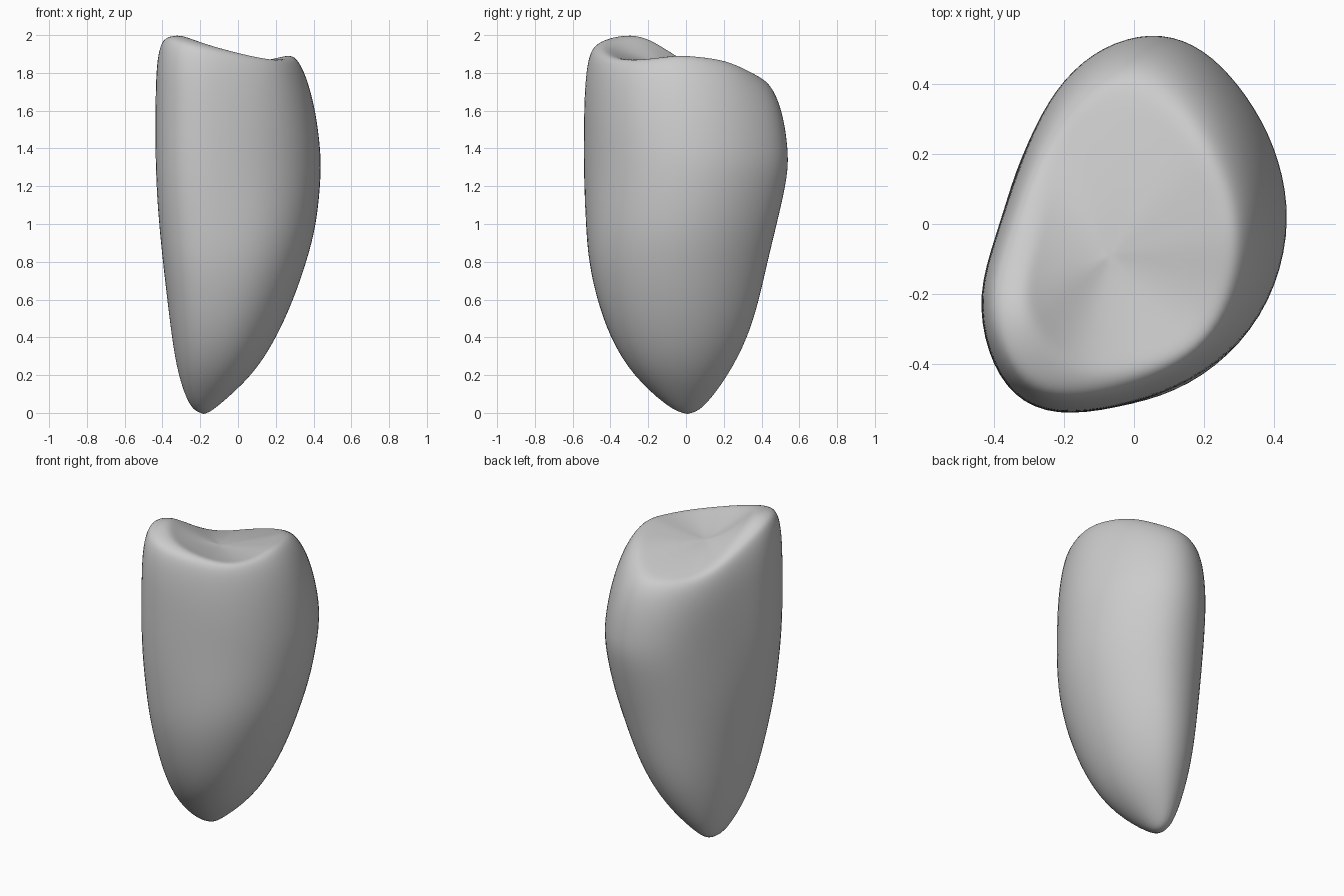
import bpy
import bmesh
from math import sin, cos, pi
from mathutils import Vector

if "Cube" in bpy.data.objects:
    bpy.data.objects.remove(bpy.data.objects["Cube"], do_unlink=True)

# Widest outline of the crown (x, y) paired with the biting rim (x, y, z)
CROWN = [
    (.45, -.03, .285, -.05, 1.9), (.435, .145, .265, .08, 1.89),
    (.375, .3, .2, .22, 1.87), (.28, .435, .12, .32, 1.82),
    (.175, .525, .05, .37, 1.79), (.05, .555, -.02, .39, 1.77),
    (-.09, .515, -.09, .35, 1.765), (-.205, .42, -.15, .28, 1.765),
    (-.285, .285, -.21, .19, 1.77), (-.345, .13, -.26, .08, 1.81),
    (-.4, -.04, -.29, -.05, 1.89), (-.45, -.2, -.33, -.19, 1.985),
    (-.425, -.37, -.31, -.28, 2.01), (-.35, -.5, -.25, -.37, 1.99),
    (-.225, -.553, -.16, -.43, 1.955), (-.05, -.53, -.02, -.43, 1.915),
    (.125, -.475, .13, -.38, 1.88), (.28, -.375, .22, -.3, 1.87),
    (.395, -.225, .27, -.17, 1.88),
]
# Root sections: height, then x and y limits
ROOT = [
    (.03, -.26, -.11, -.1, .1), (.2, -.325, .085, -.295, .23),
    (.4, -.36, .21, -.415, .335), (.6, -.385, .3, -.485, .395),
    (.8, -.41, .37, -.53, .44), (1, -.43, .425, -.545, .49),
]
WIDE_HEIGHT = 1.27
TIP = Vector((-.18, .01, -.015))
PIT = Vector((-.07, -.09, 1.835))


def root_ring(z, x_min, x_max, y_min, y_max):
    """Fit the crown outline into the limits, rounder towards the tip."""
    middle = Vector(((x_min + x_max) / 2, (y_min + y_max) / 2, z))
    level = z / WIDE_HEIGHT
    ring = []
    for x, y, *_ in CROWN:
        outline = Vector((x / .45, y / .555))
        # The flat side of the crown fills out as soon as the root begins
        flat = outline.length < 1
        roundness = .7 * (1 - level ** 3) if flat else .6 * (1 - level)
        outline = outline.lerp(outline.normalized(), roundness)
        ring.append(middle + Vector((outline.x * (x_max - x_min) / 2,
                                     outline.y * (y_max - y_min) / 2, 0)))
    return ring


def shoulder_ring(step, steps):
    """Round the wall over to the rim, squarer on the tall cusp side."""
    angle = step / steps * pi / 2
    ring = []
    for x, y, rim_x, rim_y, rim_z in CROWN:
        power = .8 + .75 * x + .25 * y
        inset = 1 - max(cos(angle), 0) ** power if step < steps else 1
        rise = sin(angle) ** power
        ring.append(Vector((x + (rim_x - x) * inset, y + (rim_y - y) * inset,
                            WIDE_HEIGHT + (rim_z - WIDE_HEIGHT) * rise)))
    return ring


def hollow_ring(scale):
    """Shrink the rim towards the pit in a gentle slope."""
    ring = []
    for _, _, x, y, z in CROWN:
        point = PIT.lerp(Vector((x, y, z)), scale)
        point.z = PIT.z + (z - PIT.z) * scale ** 1.4
        ring.append(point)
    return ring


def loft(name, rings, first, last, material):
    """Skin the rings and close both ends on a point."""
    bm = bmesh.new()
    loops = [[bm.verts.new(p) for p in ring] for ring in rings]
    count = len(CROWN)
    ends = [(bm.verts.new(first), loops[0]), (bm.verts.new(last), loops[-1])]
    for i in range(count):
        j = (i + 1) % count
        for low, high in zip(loops, loops[1:]):
            bm.faces.new((low[i], low[j], high[j], high[i]))
        for pole, loop in ends:
            bm.faces.new((pole, loop[i], loop[j]))
    bmesh.ops.recalc_face_normals(bm, faces=bm.faces)
    for face in bm.faces:
        face.smooth = True
    mesh = bpy.data.meshes.new(name)
    bm.to_mesh(mesh)
    bm.free()
    mesh.materials.append(material)
    obj = bpy.data.objects.new(name, mesh)
    bpy.context.collection.objects.link(obj)
    smooth = obj.modifiers.new("Smooth surface", "SUBSURF")
    smooth.levels = smooth.render_levels = 2
    return obj


# Single plain enamel colour
enamel = bpy.data.materials.new("light_grey_enamel")
enamel.use_nodes = True
colour = (.6, .6, .6, 1)
enamel.diffuse_color = colour
enamel.node_tree.nodes["Principled BSDF"].inputs["Base Color"].default_value = colour

# Tooth: tapered root, rounded crown, hollow biting surface
rings = [root_ring(*section) for section in ROOT]
rings += [shoulder_ring(step, 6) for step in range(7)]
rings += [hollow_ring(scale) for scale in (.85, .65, .4, .2)]
loft("tooth", rings, TIP, PIT, enamel)
